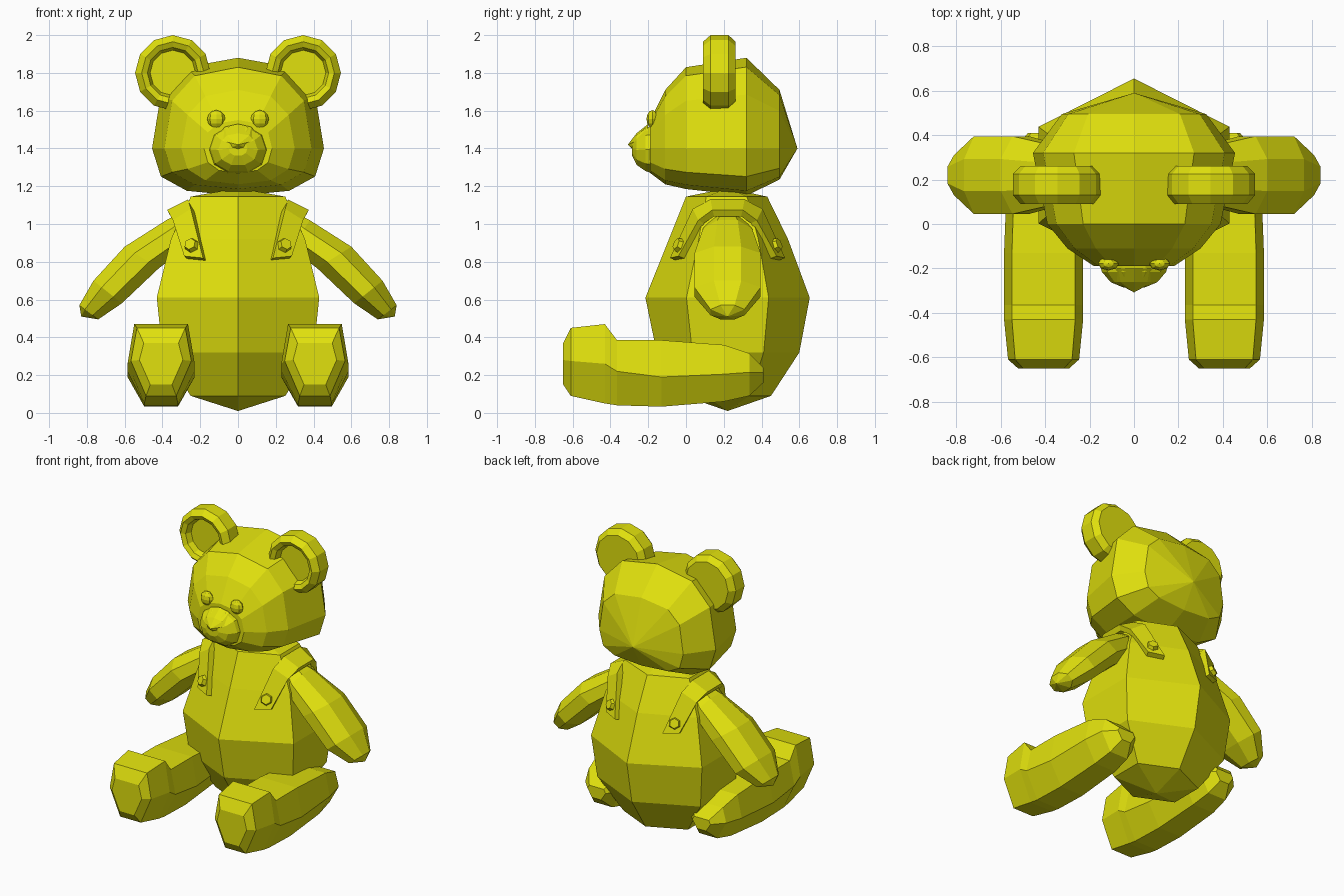
import bpy, bmesh, math
from mathutils import Vector

if "Cube" in bpy.data.objects:
    bpy.data.objects.remove(bpy.data.objects["Cube"])

mat = bpy.data.materials.new("yellow")
mat.diffuse_color = (0.75, 0.75, 0.004, 1)
mat.use_nodes = True
mat.node_tree.nodes["Principled BSDF"].inputs["Base Color"].default_value = mat.diffuse_color


def finish(name, bm):
    bmesh.ops.recalc_face_normals(bm, faces=bm.faces[:])
    me = bpy.data.meshes.new(name)
    bm.to_mesh(me)
    bm.free()
    me.materials.append(mat)
    ob = bpy.data.objects.new(name, me)
    bpy.context.collection.objects.link(ob)
    return ob


def loft(name, rings, side=1):
    """Skin closed rings in order; a one-point ring is a pole. side=-1 mirrors in x."""
    bm = bmesh.new()
    vs = [[bm.verts.new((p[0] * side, p[1], p[2])) for p in r] for r in rings]
    for a, b in zip(vs, vs[1:]):
        n = max(len(a), len(b))
        for i in range(n):
            j = (i + 1) % n
            if len(a) == 1:
                bm.faces.new((a[0], b[i], b[j]))
            elif len(b) == 1:
                bm.faces.new((a[i], a[j], b[0]))
            else:
                bm.faces.new((a[i], a[j], b[j], b[i]))
    for r in (vs[0], vs[-1]):
        if len(r) > 2:
            bm.faces.new(r)
    return finish(name, bm)


def spow(v, e):
    return math.copysign(abs(v) ** e, v)


def oval_y(y, w, lo, hi, mid=None, n=8, e=1.0, cx=0.0):
    """Cross-section in the xz plane with separate upper and lower heights."""
    mid = (lo + hi) / 2 if mid is None else mid
    out = []
    for i in range(n):
        a = 2 * math.pi * i / n
        c, s = spow(math.cos(a), e), spow(math.sin(a), e)
        out.append((cx + w * c, y, mid + s * ((hi - mid) if s > 0 else (mid - lo))))
    return out


def leg_section(y, w, lo, mid, hi, cx=0.407):
    """Hexagon, wide on top and narrow below."""
    return [(cx + dx * w, y, z) for dx, z in
            ((1, mid), (0.8, hi), (-0.8, hi), (-1, mid), (-0.5, lo), (0.5, lo))]


# Body: hexagonal rings with a ridge down the front and back
rings = [[(0, 0.22, 0.01)]]
for z, rx, y0, y1 in [(0.09, 0.25, -0.01, 0.45), (0.32, 0.40, -0.155, 0.60),
                      (0.61, 0.43, -0.215, 0.655), (0.92, 0.355, -0.09, 0.54),
                      (1.145, 0.25, 0.0, 0.43)]:
    rings.append([(rx * math.cos(a) / math.cos(math.pi / 6),
                   (y0 + y1) / 2 + (y1 - y0) / 2 * math.sin(a), z)
                  for a in (math.radians(30 + 60 * i) for i in range(6))])
rings.append([(0, 0.22, 1.19)])
loft("body", rings)

# Head: sections from face to back
head = [oval_y(y, w, lo, hi, 1.40, 12, e) for y, w, lo, hi, e in [
    (-0.19, 0.18, 1.27, 1.55, 0.82), (-0.11, 0.30, 1.21, 1.71, 0.8),
    (0.0, 0.39, 1.185, 1.83, 0.77), (0.32, 0.455, 1.15, 1.88, 0.75),
    (0.495, 0.325, 1.235, 1.71, 0.65)]]
loft("head", head + [[(0, 0.59, 1.40)]])

# Muzzle and nose
loft("muzzle", [oval_y(y, w, lo, hi, n=10, e=0.9) for y, w, lo, hi in [
    (-0.14, 0.165, 1.25, 1.53), (-0.215, 0.145, 1.275, 1.515),
    (-0.262, 0.105, 1.31, 1.475), (-0.285, 0.05, 1.36, 1.44)]])
loft("nose", [oval_y(y, w, lo, hi, z) for y, w, lo, hi, z in [
    (-0.20, 0.10, 1.40, 1.53, 1.475), (-0.262, 0.085, 1.375, 1.48, 1.44)]]
    + [[(0, -0.308, 1.42)]])

for side, tag in ((1, "left"), (-1, "right")):
    # Eyes
    bm = bmesh.new()
    bmesh.ops.create_uvsphere(bm, u_segments=8, v_segments=6, radius=0.048)
    for v in bm.verts:
        v.co = (side * 0.115 + v.co.x, -0.178 + v.co.y * 0.65, 1.555 + v.co.z)
    finish("eye_" + tag, bm)

    # Ears: turned rim with a recessed front
    prof = [(0.12, 0.145), (0.135, 0.105), (0.165, 0.09), (0.20, 0.13),
            (0.20, 0.225), (0.165, 0.262)]
    loft("ear_" + tag, [oval_y(y, r, 1.80 - r, 1.80 + r, n=12, cx=0.345)
                        for r, y in prof], side)

    # Arms: octagonal sections between outer and inner edge points
    rings = []
    for (xo, zo), (xi, zi), hy in [((0.32, 1.05), (0.22, 0.95), 0.09),
                                   ((0.38, 1.02), (0.28, 0.87), 0.13),
                                   ((0.60, 0.88), (0.42, 0.765), 0.175),
                                   ((0.765, 0.70), (0.615, 0.58), 0.175),
                                   ((0.84, 0.57), (0.74, 0.495), 0.09)]:
        ring = []
        for i in range(8):
            a = (i + 0.5) * math.pi / 4
            c, s = math.cos(a) / 0.924, math.sin(a) / 0.924
            ring.append(((xo + xi) / 2 + c * (xo - xi) / 2, 0.22 + s * hy,
                         (zo + zi) / 2 + c * (zo - zi) / 2))
        rings.append(ring)
    loft("arm_" + tag, rings + [[(0.83, 0.22, 0.51)]], side)

    # Legs with upturned feet
    loft("leg_" + tag, [leg_section(*s) for s in [
        (0.41, 0.07, 0.16, 0.215, 0.24), (0.335, 0.14, 0.09, 0.215, 0.315),
        (0.20, 0.165, 0.06, 0.205, 0.36), (-0.13, 0.178, 0.033, 0.19, 0.385),
        (-0.365, 0.178, 0.04, 0.22, 0.385), (-0.43, 0.178, 0.05, 0.26, 0.47),
        (-0.61, 0.16, 0.09, 0.275, 0.45), (-0.65, 0.115, 0.15, 0.28, 0.37)]], side)

    # Shoulder straps: ribbon front half mirrored to the back at y = 0.22
    half = [((0.185, -0.085, 0.82), (0.285, -0.04, 0.83)),
            ((0.25, 0.035, 1.08), (0.345, 0.065, 1.02)),
            ((0.265, 0.13, 1.13), (0.375, 0.14, 1.075))]
    pairs = half + [tuple((x, 0.44 - y, z) for x, y, z in p) for p in reversed(half)]
    pts = [(Vector(a), Vector(b)) for a, b in pairs]
    rings = []
    for i, (a, b) in enumerate(pts):
        p, q = pts[max(i - 1, 0)], pts[min(i + 1, len(pts) - 1)]
        nrm = (b - a).cross((q[0] + q[1]) - (p[0] + p[1])).normalized() * 0.04
        if nrm.z < 0:
            nrm = -nrm
        rings.append([a, b, b - nrm, a - nrm])
    loft("strap_" + tag, rings, side)

    # Buttons at both strap ends
    for f, where in ((-1, "front"), (1, "back")):
        bm = bmesh.new()
        bmesh.ops.create_cone(bm, cap_ends=True, segments=6, radius1=0.042,
                              radius2=0.032, depth=0.03)
        n = Vector((side * 0.4, f * 0.8, 0.36)).normalized()
        rot = n.to_track_quat('Z', 'Y')
        pos = Vector((side * 0.247, 0.22 + f * 0.258, 0.888)) + n * 0.004
        for v in bm.verts:
            v.co = rot @ v.co + pos
        finish("button_%s_%s" % (where, tag), bm)
